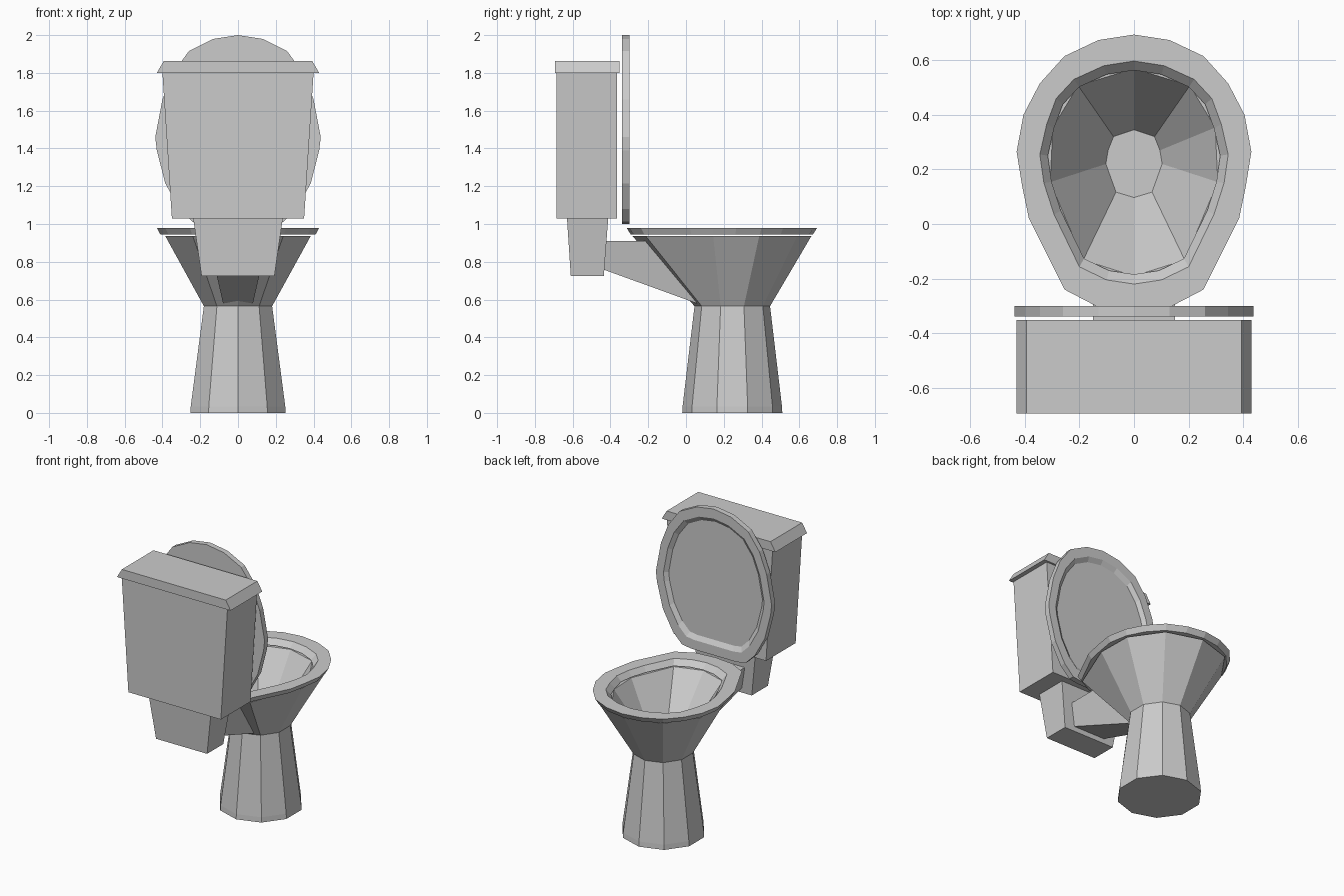
import bpy, bmesh
from math import sin, cos, pi

if "Cube" in bpy.data.objects:
    bpy.data.objects.remove(bpy.data.objects["Cube"])


def loft(name, rings, closed=False):
    """Skin equal-sized rings of 3D points; cap the ends unless closed."""
    bm = bmesh.new()
    loops = [[bm.verts.new(p) for p in r] for r in rings]
    pairs = list(zip(loops, loops[1:])) + ([(loops[-1], loops[0])] if closed else [])
    for a, b in pairs:
        n = len(a)
        for i in range(n):
            j = (i + 1) % n
            bm.faces.new((a[i], a[j], b[j], b[i]))
    if not closed:
        bm.faces.new(loops[0])
        bm.faces.new(loops[-1])
    bmesh.ops.recalc_face_normals(bm, faces=bm.faces)
    me = bpy.data.meshes.new(name)
    bm.to_mesh(me)
    bm.free()
    ob = bpy.data.objects.new(name, me)
    bpy.context.collection.objects.link(ob)
    return ob


def mirror(half):
    """Complete an outline whose first and last points lie on x = 0."""
    return half + [(-x, y) for x, y in half[-2:0:-1]]


def scaled(pts, s, cy):
    return [(x * s, cy + (y - cy) * s) for x, y in pts]


def flat(pts, z):
    return [(x, y, z) for x, y in pts]


def upright(pts, y):
    return [(x, y, z) for x, z in pts]


def rect(hx, y0, y1, z):
    return [(-hx, y0, z), (hx, y0, z), (hx, y1, z), (-hx, y1, z)]


def decagon(rx, ry, cy):
    return [(rx * sin(i * pi / 5), cy + ry * cos(i * pi / 5)) for i in range(10)]


# Egg-shaped outlines, front tip to back
outer = mirror([(0, .694), (.13, .674), (.255, .615), (.345, .515), (.405, .40),
                (.43, .265), (.41, .14), (.385, .02), (.255, -.24), (.14, -.30), (0, -.315)])
inner = mirror([(0, .597), (.11, .58), (.22, .53), (.285, .46), (.32, .365),
                (.345, .255), (.33, .15), (.293, .035), (.20, -.157), (.10, -.205), (0, -.22)])
lid_outline = mirror([(0, 2.0), (.13, 1.98), (.26, 1.915), (.345, 1.80), (.40, 1.66),
                      (.438, 1.46), (.43, 1.39), (.385, 1.215), (.31, 1.08),
                      (.24, 1.01), (.17, 1.0), (0, 1.0)])

# Pedestal and bowl in one shell; the bowl uses every second rim point
bowl_rim = scaled(outer, .94, .2)[::2]
bowl_lip = scaled(inner, .93, .2)[::2]
drain = mirror([(0, .345), (.075, .32), (.095, .27), (.103, .22), (.066, .117), (0, .097)])
loft("pedestal_and_bowl", [
    flat(decagon(.265, .265, .245), 0),
    flat(decagon(.263, .263, .245), .035),
    flat(decagon(.19, .20, .245), .565),
    flat(bowl_rim, .937),
    flat(bowl_lip, .937),
    flat(drain, .60)])

# Seat ring
loft("seat", [
    flat(scaled(outer, .955, .2), .944),
    flat(outer, .98),
    flat(inner, .98),
    flat(scaled(inner, .915, .2), .944)], closed=True)

# Raised lid with a recess on the bowl side
loft("seat_lid", [
    upright(lid_outline, -.338),
    upright(lid_outline, -.30),
    upright(scaled(lid_outline, .87, 1.5), -.30),
    upright(scaled(lid_outline, .81, 1.5), -.32)])

# Tank, its lid and its foot
loft("tank", [rect(.35, -.685, -.365, 1.03), rect(.40, -.685, -.365, 1.80)])
loft("tank_lid", [rect(.43, -.694, -.352, 1.80), rect(.393, -.694, -.352, 1.862)])
loft("tank_foot", [rect(.193, -.61, -.435, .725), rect(.237, -.63, -.412, 1.03)])

# Duct between tank foot and bowl
loft("duct", [
    [(-.12, -.44, .76), (.12, -.44, .76), (.15, -.425, .91), (-.15, -.425, .91)],
    [(-.078, .07, .575), (.078, .07, .575), (.15, -.205, .91), (-.15, -.205, .91)]])
